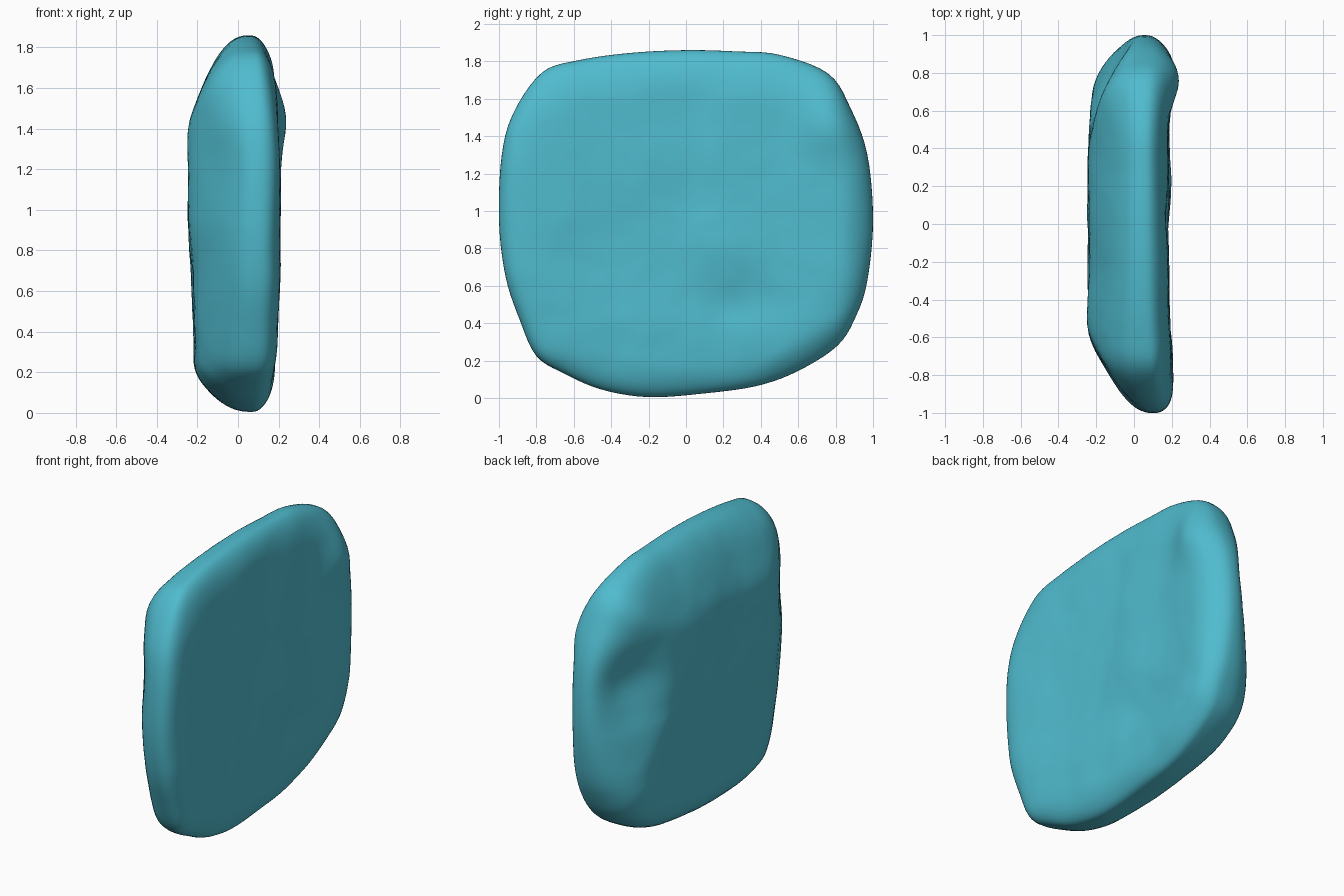
import bpy, bmesh, math
from mathutils import Vector, noise

if "Cube" in bpy.data.objects:
    bpy.data.objects.remove(bpy.data.objects["Cube"])

# Side outline of the slab (y, z)
OUTLINE = [(-1, .95), (-.985, 1.3), (-.92, 1.53), (-.77, 1.74), (-.58, 1.805),
           (-.3, 1.845), (0, 1.86), (.27, 1.853), (.5, 1.835), (.76, 1.735),
           (.88, 1.55), (.97, 1.3), (1, .95), (.97, .63), (.91, .44),
           (.81, .28), (.6, .145), (.38, .065), (.1, .025), (-.2, .005),
           (-.45, .045), (-.65, .13), (-.8, .225), (-.89, .42), (-.965, .65)]
CY, CZ = 0.0, 0.93
STEPS, RINGS = 5, 30


def spline(p0, p1, p2, p3, t):
    return tuple(.5 * (2 * b + (c - a) * t + (2 * a - 5 * b + 4 * c - d) * t * t
                       + (3 * b - a - 3 * c + d) * t ** 3)
                 for a, b, c, d in zip(p0, p1, p2, p3))


def smax(a, b, k=.035):
    h = max(k - abs(a - b), 0) / k
    return max(a, b) + h * h * k * .25


def blob(y, z, cy, cz, sy, sz):
    return math.exp(-((y - cy) / sy) ** 2 - ((z - cz) / sz) ** 2)


def rough(y, z, seed):
    return .012 * noise.noise(Vector((y * 3, z * 3, seed))) \
        + .003 * noise.noise(Vector((y * 9, z * 9, seed)))


# The rim leans to the right towards the front edge
def rim_x(y, z):
    return .055 + .045 * max(0, -y) ** 2 + .01 * max(0, CZ - z)


# Left face: flat middle, with broad worn bevels and scoops
def left_x(y, z):
    low = min(max((.95 - z) / .6, 0), 1)
    x = -.242 + .027 * low
    for plane in (-.24 + .40 * (z - 1.44),
                  -.24 + .34 * (y - .5 - .3 * low),
                  -.24 + .47 * (-y - .6 + .08 * low),
                  -.22 + .55 * (.2 - z),
                  -.24 + .5 * (-.6 * y - .8 * z - .2)):
        x = smax(x, plane)
    x += .06 * blob(y, z, .78, 1.18, .2, .2)
    x += .025 * blob(y, z, -.9, 1.2, .2, .2)
    return x + rough(y, z, 1.7)


# Right face: nearly flat, knob near the upper back, bevelled lower corner
def right_x(y, z):
    x = .178 + .045 * (y * y)
    for plane in (.21 - .25 * (z - 1.6),
                  .21 - .3 * (.2 - z),
                  .22 - .4 * (y - .87),
                  .21 - .5 * (.455 * y - .89 * z - .02)):
        x = -smax(-x, -plane)
    x += .05 * blob(y, z, .77, 1.45, .14, .18)
    x += .015 * blob(y, z, .2, .8, .2, .2) - .02 * blob(y, z, .28, .5, .22, .12)
    return x + rough(y, z, 5.3)


n = len(OUTLINE)
loop = [spline(OUTLINE[i - 1], OUTLINE[i], OUTLINE[(i + 1) % n],
               OUTLINE[(i + 2) % n], s / STEPS)
        for i in range(n) for s in range(STEPS)]
count = len(loop)

# Both faces are concentric rings that meet at a rounded rim
bm = bmesh.new()
rim = [bm.verts.new((rim_x(y, z), y, z)) for y, z in loop]
for surface in (left_x, right_x):
    pole = bm.verts.new((surface(CY, CZ), CY, CZ))
    previous = None
    for k in range(1, RINGS + 1):
        t = math.sin(math.pi / 2 * k / RINGS)
        f = (1 - t ** 12) ** .42
        ring = rim
        if k < RINGS:
            ring = []
            for oy, oz in loop:
                y, z = CY + (oy - CY) * t, CZ + (oz - CZ) * t
                mid = rim_x(oy, oz)
                ring.append(bm.verts.new((mid + (surface(y, z) - mid) * f, y, z)))
        for i in range(count):
            j = (i + 1) % count
            if previous is None:
                bm.faces.new((pole, ring[i], ring[j]))
            else:
                bm.faces.new((previous[i], ring[i], ring[j], previous[j]))
        previous = ring
bmesh.ops.recalc_face_normals(bm, faces=bm.faces)
for face in bm.faces:
    face.smooth = True

mesh = bpy.data.meshes.new("stone_slab")
bm.to_mesh(mesh)
bm.free()
slab = bpy.data.objects.new("stone_slab", mesh)
bpy.context.collection.objects.link(slab)

mat = bpy.data.materials.new("turquoise")
mat.diffuse_color = (.08, .50, .62, 1)
mat.use_nodes = True
mat.node_tree.nodes["Principled BSDF"].inputs["Base Color"].default_value = mat.diffuse_color
mesh.materials.append(mat)
